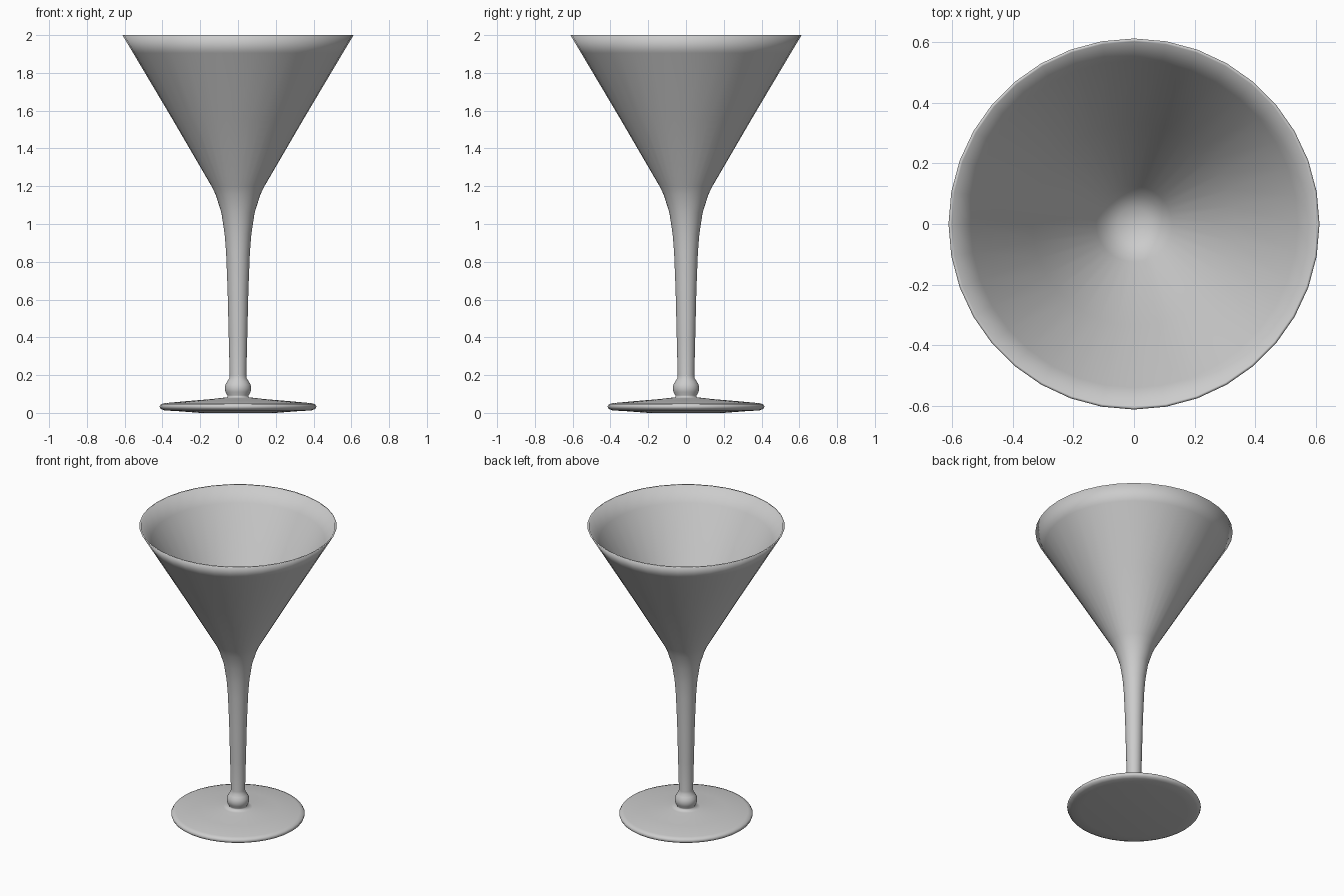
import bpy, bmesh
from math import radians, cos, sin, pi

if "Cube" in bpy.data.objects:
    bpy.data.objects.remove(bpy.data.objects["Cube"])

SIDES = 36

# Half-profile sections as (radius, z), from underside centre round to inside of bowl
foot = [(0, 0.008), (0.2, 0.008), (0.33, 0.01), (0.39, 0.013), (0.41, 0.022), (0.415, 0.034),
        (0.408, 0.046), (0.385, 0.052), (0.25, 0.064), (0.14, 0.073), (0.09, 0.079), (0.055, 0.083)]
bead = [(0.013 + 0.057 * sin(a), 0.13 + 0.057 * -cos(a))
        for a in [radians(d) for d in (50, 70, 90, 110, 130)]]
stem = [(0.046, 0.183), (0.044, 0.20), (0.049, 0.4), (0.055, 0.65), (0.063, 0.85),
        (0.071, 0.95), (0.088, 1.06), (0.118, 1.155)]
bowl_outside = [(0.14, 1.20), (0.35, 1.56), (0.555, 1.905), (0.612, 2.0)]
bowl_inside = [(0.602, 2.0), (0.54, 1.905), (0.335, 1.56), (0.125, 1.205),
               (0.095, 1.165), (0.055, 1.14), (0, 1.13)]
profile = foot + bead + stem + bowl_outside + bowl_inside
lowest = min(z for r, z in profile)
profile = [(r, 0 if z == lowest else z) for r, z in profile]

# Lathe the profile into one closed glass
bm = bmesh.new()
verts = [bm.verts.new((r, 0, z)) for r, z in profile]
edges = [bm.edges.new(pair) for pair in zip(verts, verts[1:])]
bmesh.ops.spin(bm, geom=verts + edges, cent=(0, 0, 0), axis=(0, 0, 1),
               angle=2 * pi, steps=SIDES, use_merge=False)
bmesh.ops.remove_doubles(bm, verts=bm.verts, dist=0.0005)
bmesh.ops.recalc_face_normals(bm, faces=bm.faces)

mesh = bpy.data.meshes.new("cocktail_glass")
bm.to_mesh(mesh)
bm.free()
glass = bpy.data.objects.new("cocktail_glass", mesh)
bpy.context.collection.objects.link(glass)
mesh.shade_smooth()
